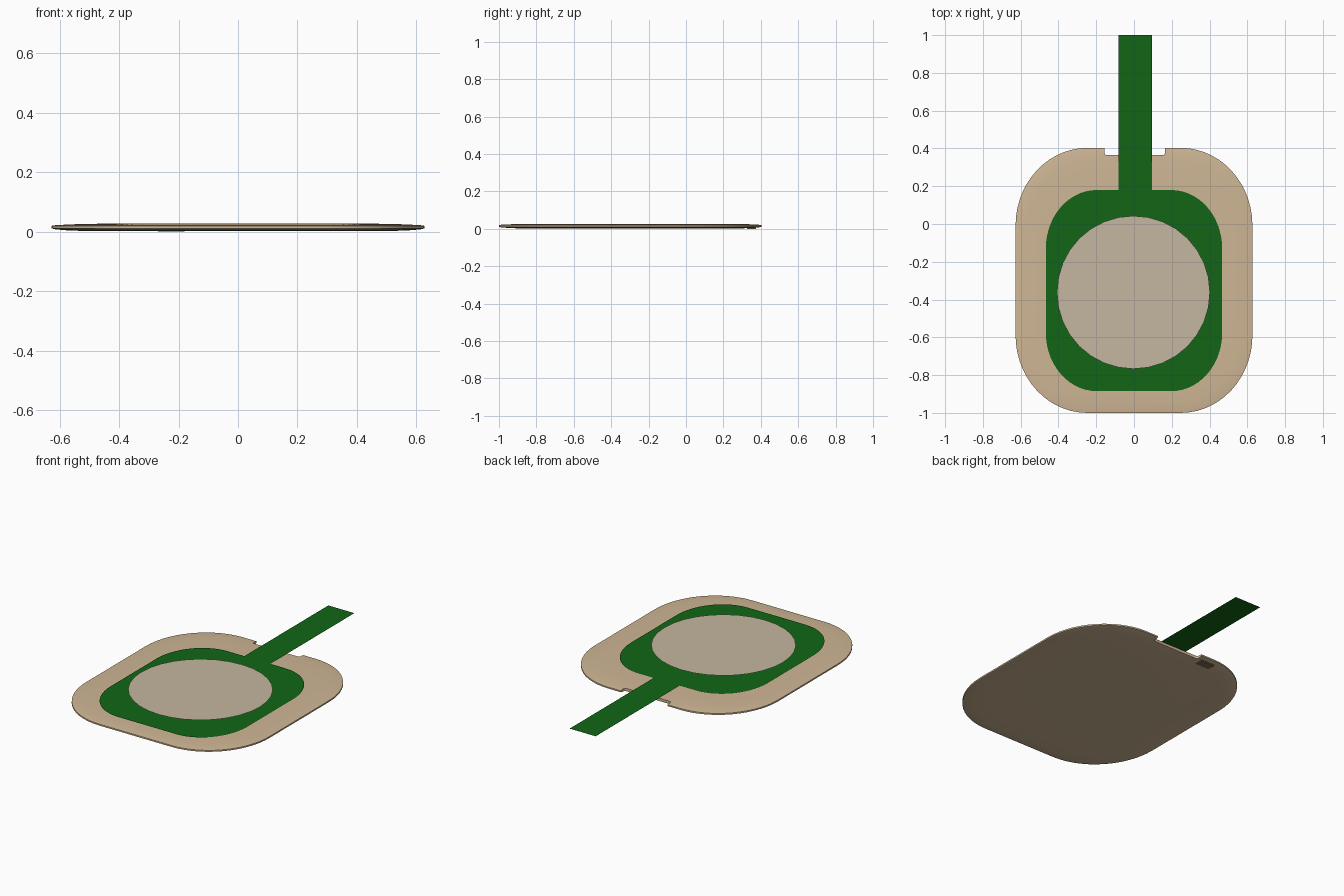
import bpy, bmesh, math

if "Cube" in bpy.data.objects:
    bpy.data.objects.remove(bpy.data.objects["Cube"])


def material(name, rgb):
    m = bpy.data.materials.new(name)
    m.diffuse_color = (*rgb, 1)
    m.use_nodes = True
    m.node_tree.nodes["Principled BSDF"].inputs["Base Color"].default_value = m.diffuse_color
    return m


TAN = material("tan", (0.62, 0.47, 0.30))
GREEN = material("green", (0.006, 0.13, 0.008))
PALE = material("pale", (0.56, 0.47, 0.35))
DARK = material("dark", (0.2, 0.15, 0.1))


def rounded(hx, y0, y1, rx, ry, n=14):
    """Counter-clockwise outline of a rectangle with elliptical corners."""
    pts = []
    corners = [(hx - rx, y1 - ry), (rx - hx, y1 - ry), (rx - hx, y0 + ry), (hx - rx, y0 + ry)]
    for k, (cx, cy) in enumerate(corners):
        for i in range(n + 1):
            a = math.pi / 2 * (k + i / n)
            pts.append((cx + rx * math.cos(a), cy + ry * math.sin(a)))
    return pts


def loft(name, rings, mat):
    """Skin rings of (outline, z); one ring gives a flat sheet."""
    bm = bmesh.new()
    loops = [[bm.verts.new((x, y, z)) for x, y in pts] for pts, z in rings]
    for a, b in zip(loops, loops[1:]):
        for i in range(len(a)):
            j = (i + 1) % len(a)
            bm.faces.new((a[i], a[j], b[j], b[i]))
    bm.faces.new(loops[-1])
    if len(loops) > 1:
        bm.faces.new(loops[0][::-1])
    me = bpy.data.meshes.new(name)
    bm.to_mesh(me)
    bm.free()
    me.materials.append(mat)
    ob = bpy.data.objects.new(name, me)
    bpy.context.collection.objects.link(ob)
    return ob


# Thin pad with softly domed top and bottom
profile = [(0.14, 0.002), (0.06, 0.004), (0.012, 0.008), (0, 0.011),
           (0, 0.020), (0.012, 0.022), (0.07, 0.025), (0.16, 0.027)]
pad = loft("pad_body", [(rounded(0.627 - d, -1 + d, 0.403 - d, 0.38 - d, 0.41 - d), z)
                        for d, z in profile], TAN)

# Notch in the rear edge
notch_outline = rounded(0.16, 0.365, 0.6, 0.012, 0.012, 4)
cutter = loft("notch_cutter", [(notch_outline, -0.1), (notch_outline, 0.1)], TAN)
cutter.location.x = 0.004
cutter.hide_render = True
mod = pad.modifiers.new("notch", 'BOOLEAN')
mod.operation = 'DIFFERENCE'
mod.solver = 'EXACT'
mod.object = cutter
bpy.context.view_layer.objects.active = pad
pad.select_set(True)
bpy.ops.object.modifier_apply(modifier="notch")
bpy.data.objects.remove(cutter)
bpy.ops.object.shade_smooth_by_angle(angle=math.radians(35))

# Small plate under the rear edge beside the notch
plate = [(-0.27, 0.325), (-0.18, 0.325), (-0.18, 0.375), (-0.27, 0.375)]
loft("underside_plate", [(plate, 0.0), (plate, 0.008)], DARK)

# Flat green sheet with a strip running to the rear
sheet = rounded(0.467, -0.885, 0.18, 0.27, 0.31)
split = 15  # after the first corner the outline runs along the rear edge
strip = [(0.095, 0.18), (0.095, 1.0), (-0.083, 1.0), (-0.083, 0.18)]
loft("green_sheet", [(sheet[:split] + strip + sheet[split:], 0.033)], GREEN)

# Floating round disc
disc = [(-0.003 + 0.405 * math.cos(math.tau * i / 32),
         -0.362 + 0.405 * math.sin(math.tau * i / 32)) for i in range(32)]
loft("round_disc", [(disc, 0.055)], PALE)
